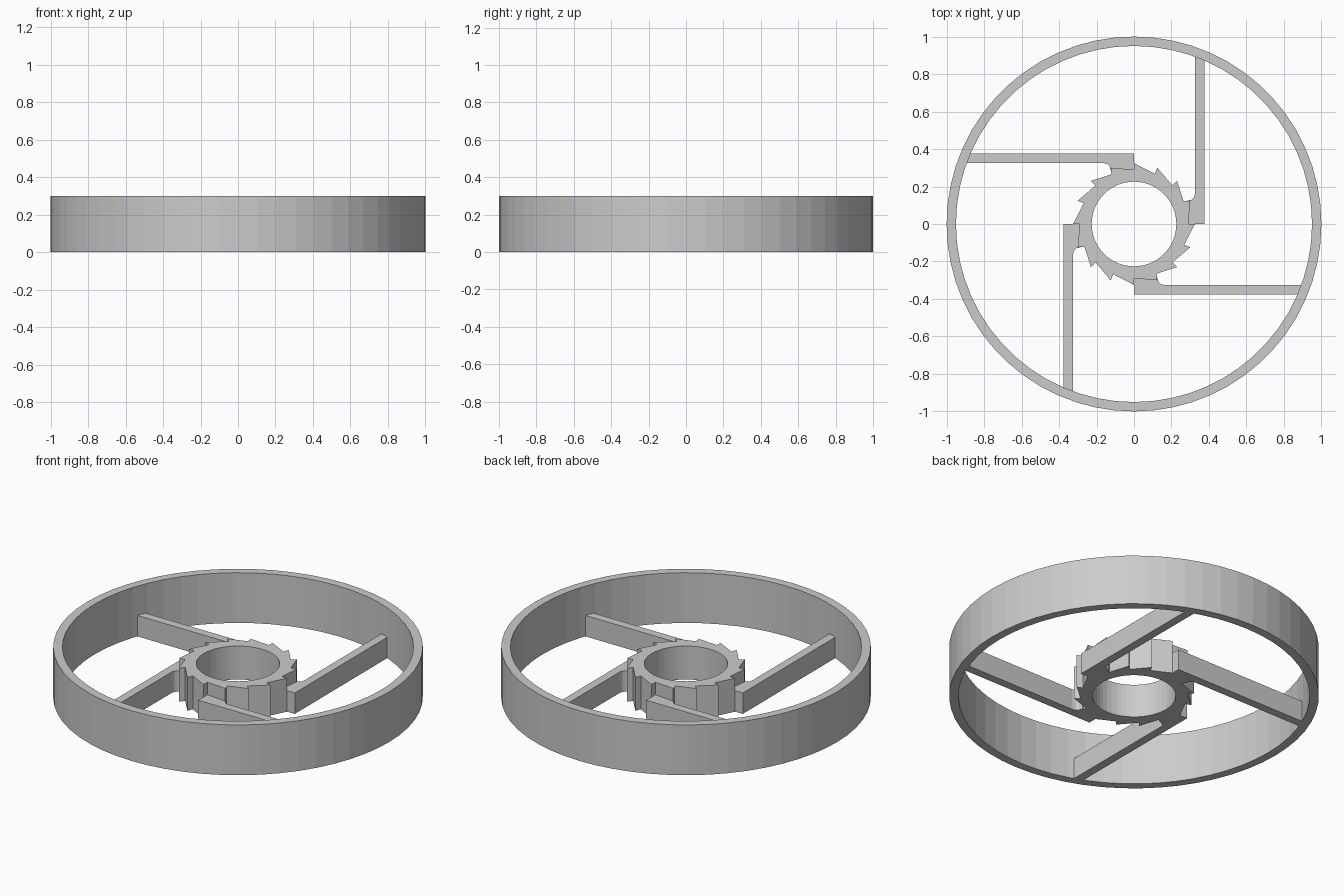
import bpy, bmesh
from math import cos, sin, pi, radians

cube = bpy.data.objects.get("Cube")
if cube:
    bpy.data.objects.remove(cube)

grey = bpy.data.materials.new("plain_grey")
grey.use_nodes = True
grey.diffuse_color = (0.6, 0.6, 0.6, 1)
grey.node_tree.nodes["Principled BSDF"].inputs["Base Color"].default_value = (0.6, 0.6, 0.6, 1)


def polar(r, a):
    return (r * cos(a), r * sin(a))


def finish(bm, name):
    bmesh.ops.recalc_face_normals(bm, faces=bm.faces)
    mesh = bpy.data.meshes.new(name)
    bm.to_mesh(mesh)
    bm.free()
    mesh.materials.append(grey)
    obj = bpy.data.objects.new(name, mesh)
    bpy.context.collection.objects.link(obj)
    return obj


def tube(name, outer, inner, height):
    """Upright wall between two outlines with equal point counts."""
    bm = bmesh.new()
    loops = [[bm.verts.new((x, y, z)) for x, y in pts]
             for pts, z in ((outer, 0), (outer, height), (inner, height), (inner, 0))]
    n = len(outer)
    for k in range(4):
        a, b = loops[k], loops[(k + 1) % 4]
        for i in range(n):
            j = (i + 1) % n
            bm.faces.new((a[i], a[j], b[j], b[i]))
    return finish(bm, name)


def prism(name, outline, height):
    bm = bmesh.new()
    base = bm.faces.new([bm.verts.new((x, y, 0)) for x, y in outline])
    top = bmesh.ops.extrude_face_region(bm, geom=[base])["geom"]
    verts = [v for v in top if isinstance(v, bmesh.types.BMVert)]
    bmesh.ops.translate(bm, verts=verts, vec=(0, 0, height))
    return finish(bm, name)


# Outer rim
SIDES = 60
angles = [2 * pi * i / SIDES for i in range(SIDES)]
tube("outer_rim", [polar(1, a) for a in angles], [polar(0.95, a) for a in angles], 0.3)

# Ratchet hub: each tooth slopes from its tip down to the next root
TEETH, TIP, ROOT = 16, 0.325, 0.29
step = 2 * pi / TEETH
teeth, bore = [], []
for i in range(TEETH):
    a = -i * step
    tip, root = polar(TIP, a), polar(ROOT, a - step)
    middle = ((tip[0] + root[0]) / 2, (tip[1] + root[1]) / 2)
    teeth += [tip, middle, root]
    bore += [polar(0.226, a - k * step / 3) for k in range(3)]
tube("ratchet_hub", teeth, bore, 0.2)

# Four spring arms, each with a pawl block blended by a small fillet
R = 0.035
fillet = [(0.125 + R - R * cos(t), -0.325 + R * (sin(t) - 1) + R - R * sin(t) - R * (1 - sin(t)) + 0)
          for t in (0, pi / 6, pi / 3, pi / 2)]
fillet = [(0.125 + R * (1 - cos(radians(d))), -0.325 + R * (1 - sin(radians(d))))
          for d in (90, 60, 30, 0)]
arm = [(0, -0.375), (0.9, -0.375), (0.9, -0.325)] + fillet + [(0.125, -0.285), (0, -0.285)]
for k in range(4):
    obj = prism(f"pawl_arm_{k + 1}", arm, 0.125)
    obj.rotation_euler.z = k * pi / 2
